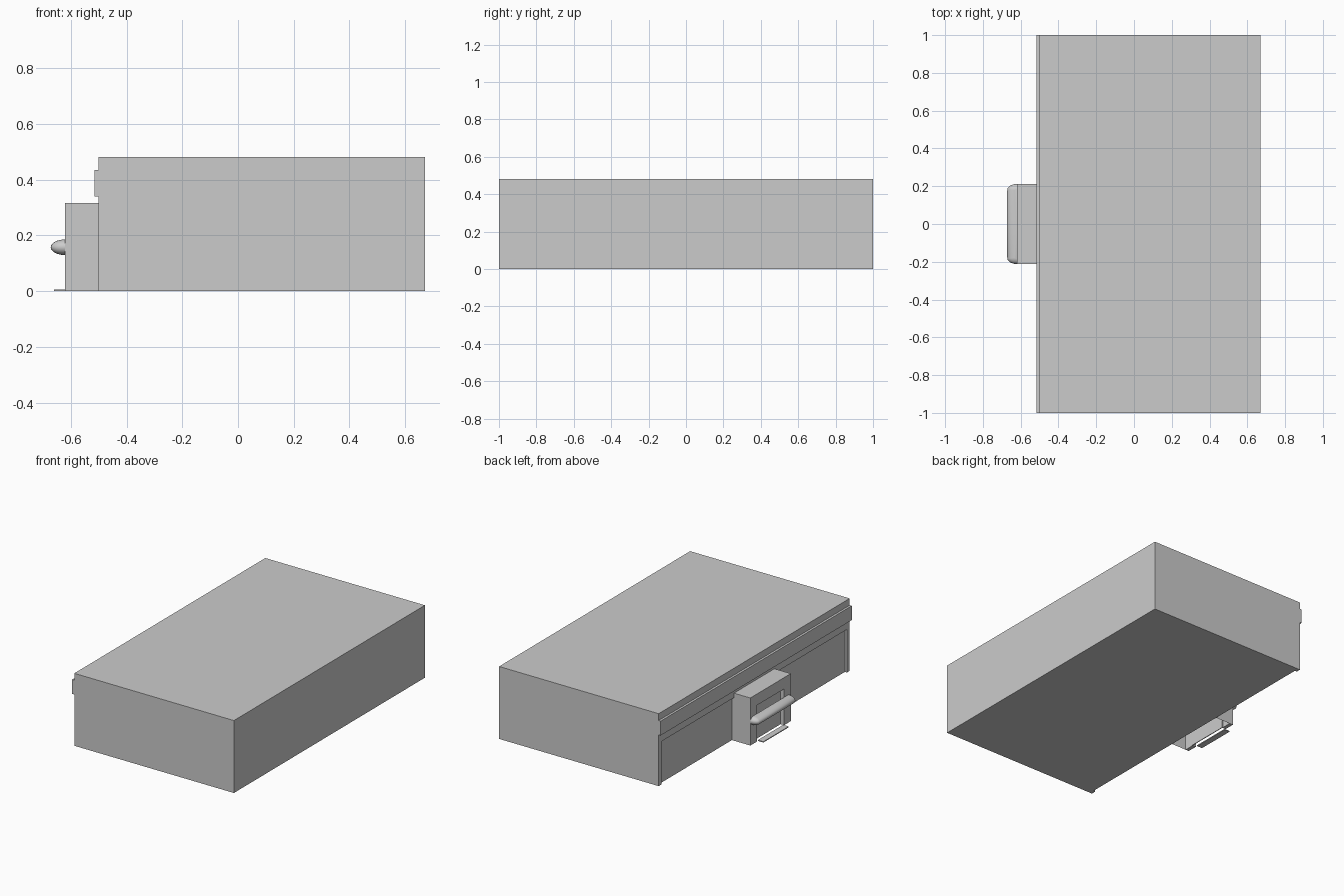
import bpy
import bmesh
import math

old = bpy.data.objects.get("Cube")
if old:
    bpy.data.objects.remove(old, do_unlink=True)

# One plain grey for the whole building
grey = bpy.data.materials.new("plain_grey")
grey.use_nodes = True
COLOUR = (0.6, 0.6, 0.6, 1)
grey.diffuse_color = COLOUR
bsdf = grey.node_tree.nodes["Principled BSDF"]
bsdf.inputs["Base Color"].default_value = COLOUR
bsdf.inputs["Roughness"].default_value = 0.8


def make(name, bm):
    mesh = bpy.data.meshes.new(name)
    bmesh.ops.recalc_face_normals(bm, faces=bm.faces)
    bm.to_mesh(mesh)
    bm.free()
    mesh.materials.append(grey)
    obj = bpy.data.objects.new(name, mesh)
    bpy.context.collection.objects.link(obj)
    return obj


def add_box(bm, lo, hi):
    verts = bmesh.ops.create_cube(bm, size=1)["verts"]
    for v in verts:
        v.co = [(a + b) / 2 + c * (b - a) for a, b, c in zip(lo, hi, v.co)]
    return verts


def box(name, lo, hi):
    bm = bmesh.new()
    add_box(bm, lo, hi)
    return make(name, bm)


def arch_prism(name, half, height, rim_side, rim_top, x0, x1):
    """Upside-down U outline in the YZ plane, extruded along x."""
    a, b = half, half - rim_side
    t = height - rim_top
    outline = [(-a, 0), (-a, height), (a, height), (a, 0),
               (b, 0), (b, t), (-b, t), (-b, 0)]
    bm = bmesh.new()
    face = bm.faces.new([bm.verts.new((x0, y, z)) for y, z in outline])
    new = bmesh.ops.extrude_face_region(bm, geom=[face])["geom"]
    for v in new:
        if isinstance(v, bmesh.types.BMVert):
            v.co.x = x1
    return make(name, bm)


WALL, INNER, TOP = -0.5, -0.485, 0.48
PORCH = -0.62

# Main block, with a shallow framed recess along the entrance wall
box("main_block", (INNER, -1, 0), (0.67, 1, TOP))
arch_prism("wall_frame", 1, TOP, 0.03, 0.195, WALL, INNER)
box("wall_band", (-0.515, -1, 0.34), (WALL, 1, 0.435))

# Porch: front surround, hollow shell behind it and a recessed door
arch_prism("porch_surround", 0.212, 0.315, 0.07, 0.075, PORCH, PORCH + 0.025)
bm = bmesh.new()
shell = add_box(bm, (PORCH + 0.025, -0.212, 0), (INNER, 0.212, 0.315))
open_sides = [f for f in bm.faces if f.normal.z < -0.5 or abs(f.normal.x) > 0.5]
bmesh.ops.delete(bm, geom=open_sides, context='FACES')
make("porch_shell", bm)
box("porch_door", (PORCH + 0.025, -0.145, 0), (PORCH + 0.03, 0.145, 0.245))

# Rounded canopy: a stretched ellipsoid cut flat against the porch
bm = bmesh.new()
bmesh.ops.create_uvsphere(bm, u_segments=32, v_segments=16, radius=1)
bmesh.ops.bisect_plane(bm, geom=bm.verts[:] + bm.edges[:] + bm.faces[:],
                       dist=0.0001, plane_co=(0, 0, 0), plane_no=(0, 1, 0))
for v in bm.verts:
    side = 0 if abs(v.co.y) < 0.001 else math.copysign(1, v.co.y)
    v.co.y = v.co.y * 0.035 + side * 0.177
    v.co.x = PORCH + v.co.x * 0.052
    v.co.z = 0.157 + v.co.z * 0.028
cut = bmesh.ops.bisect_plane(bm, geom=bm.verts[:] + bm.edges[:] + bm.faces[:],
                             dist=0.0001, plane_co=(PORCH, 0, 0),
                             plane_no=(1, 0, 0), clear_outer=True)
rim = [e for e in cut["geom_cut"] if isinstance(e, bmesh.types.BMEdge)]
bmesh.ops.holes_fill(bm, edges=rim, sides=0)
canopy = make("canopy", bm)
bpy.ops.object.select_all(action='DESELECT')
canopy.select_set(True)
bpy.context.view_layer.objects.active = canopy
bpy.ops.object.shade_smooth_by_angle(angle=math.radians(40))

# Thin doorstep
box("doorstep", (-0.66, -0.132, 0), (PORCH, 0.132, 0.006))
